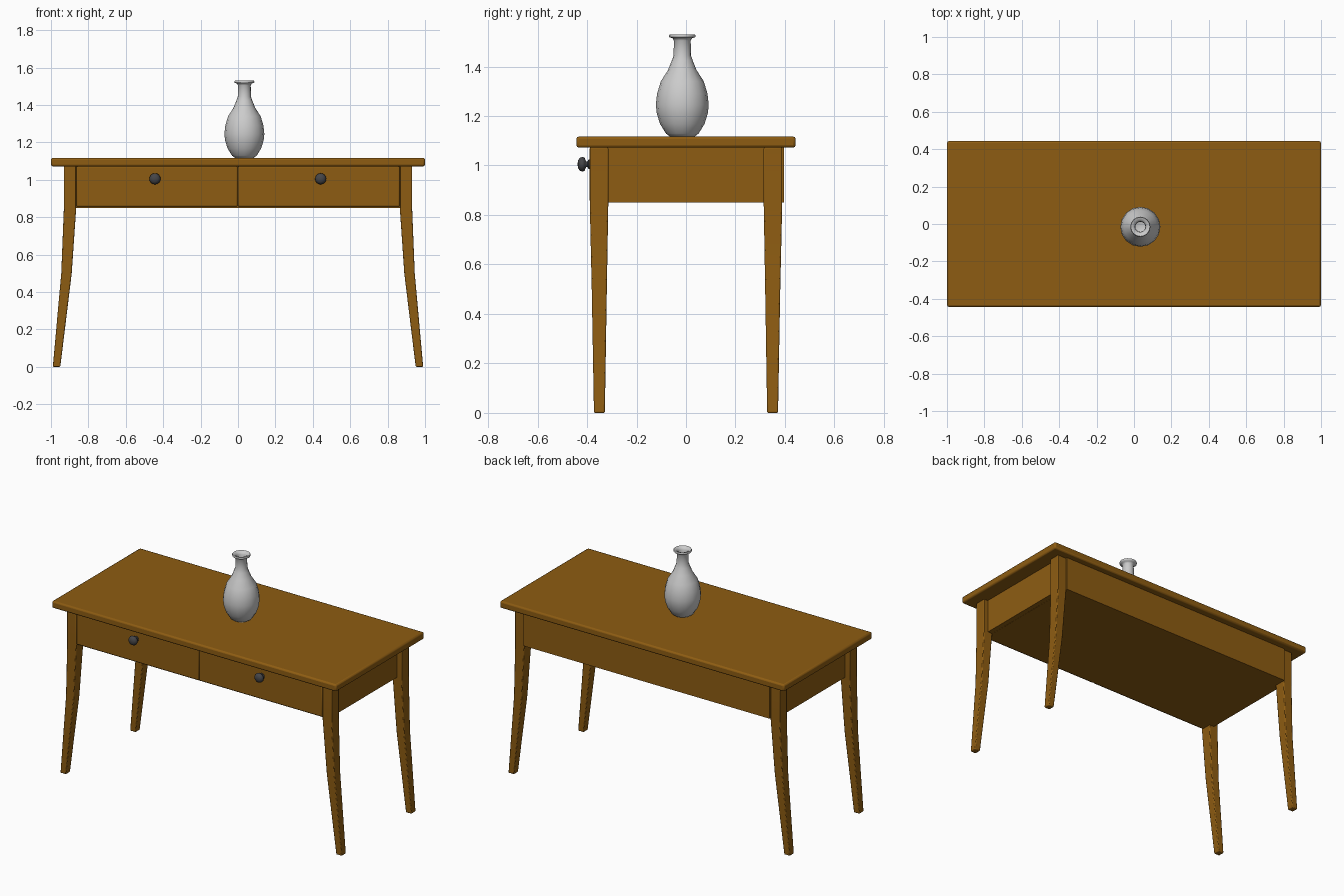
import bpy, bmesh, math
from mathutils import Matrix, Vector

if "Cube" in bpy.data.objects:
    bpy.data.objects.remove(bpy.data.objects["Cube"])


def material(name, color):
    m = bpy.data.materials.new(name)
    m.diffuse_color = color
    m.use_nodes = True
    m.node_tree.nodes["Principled BSDF"].inputs["Base Color"].default_value = m.diffuse_color
    return m


WOOD = material("brown_wood", (0.27, 0.108, 0.006, 1))
DARK = material("dark_metal", (0.06, 0.06, 0.065, 1))


def finish(name, bm, mat=None, bevel=0.0, segments=2, angle=35):
    bmesh.ops.recalc_face_normals(bm, faces=bm.faces)
    me = bpy.data.meshes.new(name)
    bm.to_mesh(me)
    bm.free()
    ob = bpy.data.objects.new(name, me)
    bpy.context.collection.objects.link(ob)
    if mat:
        me.materials.append(mat)
    if bevel:
        b = ob.modifiers.new("soft_edges", 'BEVEL')
        b.width, b.segments = bevel, segments
        b.limit_method, b.angle_limit = 'ANGLE', math.radians(40)
    bpy.ops.object.select_all(action='DESELECT')
    bpy.context.view_layer.objects.active = ob
    ob.select_set(True)
    bpy.ops.object.shade_smooth_by_angle(angle=math.radians(angle))
    return ob


def box(name, x, y, z, **kw):
    bm = bmesh.new()
    bmesh.ops.create_cube(bm, size=1)
    for v in bm.verts:
        v.co = [(a + b) / 2 + c * (b - a) for (a, b), c in zip((x, y, z), v.co)]
    return finish(name, bm, WOOD, **kw)


def lathe(name, profile, sides, matrix, **kw):
    # profile is (radius, height), spun around local z
    bm = bmesh.new()
    verts = [bm.verts.new((r, 0, z)) for r, z in profile]
    edges = [bm.edges.new(p) for p in zip(verts, verts[1:])]
    bmesh.ops.spin(bm, geom=verts + edges, cent=(0, 0, 0), axis=(0, 0, 1),
                   angle=2 * math.pi, steps=sides)
    bmesh.ops.remove_doubles(bm, verts=bm.verts, dist=1e-4)
    bm.transform(matrix)
    return finish(name, bm, **kw)


# Tabletop
box("tabletop", (-1, 1), (-0.443, 0.443), (1.072, 1.117), bevel=0.01)

# Carcass and recessed side aprons
box("carcass", (-0.866, 0.866), (-0.375, 0.397), (0.85, 1.073))
for side, sx in (("left", -1), ("right", 1)):
    box(side + "_apron", sorted((sx * 0.86, sx * 0.9)), (-0.33, 0.33), (0.851, 1.073))

# Drawer fronts and knobs
knob = [(0, 0.047), (0.015, 0.046), (0.026, 0.038), (0.03, 0.028), (0.026, 0.019),
        (0.012, 0.013), (0.011, 0.007), (0.019, 0.003), (0.019, -0.005)]
for side, x0, x1, kx in (("left", -0.864, -0.003, -0.444), ("right", 0.0, 0.864, 0.442)):
    box(side + "_drawer_front", (x0, x1), (-0.391, -0.365), (0.857, 1.071), bevel=0.006)
    lathe(side + "_knob", knob, 16,
          Matrix.Translation((kx, -0.391, 1.005)) @ Matrix.Rotation(math.pi / 2, 4, 'X'),
          mat=DARK, angle=60)

# Legs flaring outwards: height, inner x, outer x, inner y, outer y
sections = [(0, 0.95, 0.99, 0.328, 0.372), (0.5, 0.889, 0.945, 0.32, 0.381),
            (0.85, 0.865, 0.931, 0.314, 0.389), (1.073, 0.865, 0.931, 0.314, 0.389)]
for ny, sy in (("front", -1), ("back", 1)):
    for nx, sx in (("left", -1), ("right", 1)):
        bm = bmesh.new()
        rings = [[bm.verts.new((sx * x, sy * y, z))
                  for x, y in ((xi, yi), (xo, yi), (xo, yo), (xi, yo))]
                 for z, xi, xo, yi, yo in sections]
        for lo, hi in zip(rings, rings[1:]):
            for i in range(4):
                j = (i + 1) % 4
                bm.faces.new((lo[i], lo[j], hi[j], hi[i]))
        bm.faces.new(rings[0])
        bm.faces.new(rings[-1])
        finish(f"{ny}_{nx}_leg", bm, WOOD, bevel=0.005)

# Vase with a hollow neck
vase = [(0, 1.117), (0.05, 1.117), (0.066, 1.129), (0.09, 1.168), (0.103, 1.21),
        (0.107, 1.245), (0.102, 1.29), (0.087, 1.34), (0.058, 1.385), (0.042, 1.425),
        (0.035, 1.445), (0.034, 1.505), (0.04, 1.515), (0.052, 1.518), (0.054, 1.524),
        (0.051, 1.53), (0.036, 1.526), (0.028, 1.512), (0.027, 1.445), (0.05, 1.38),
        (0.09, 1.29), (0.095, 1.22), (0.06, 1.14), (0, 1.13)]
lathe("vase", vase, 16, Matrix.Translation((0.034, -0.015, 0)), angle=60)
